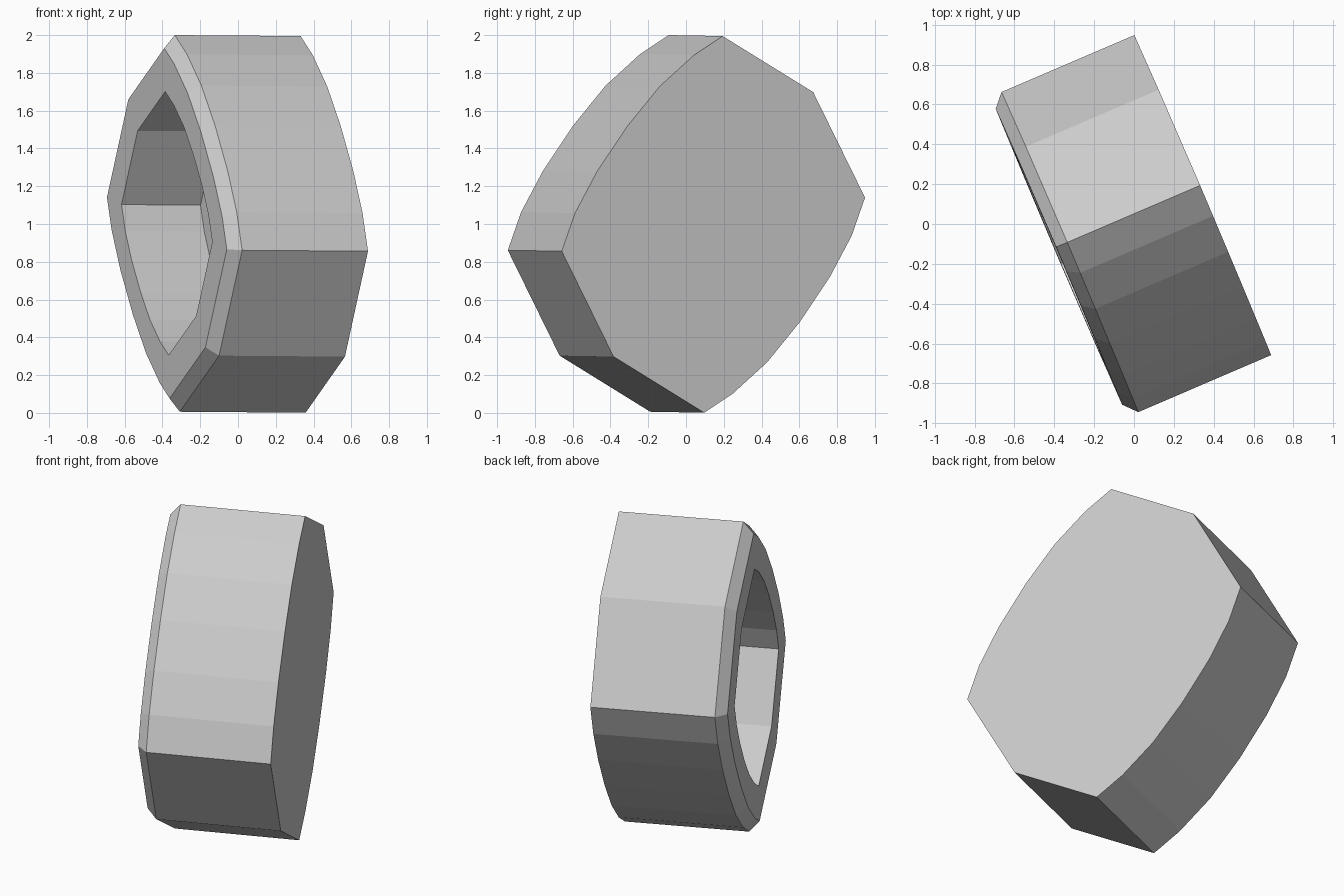
import bpy, bmesh
from mathutils import Vector

if "Cube" in bpy.data.objects:
    bpy.data.objects.remove(bpy.data.objects["Cube"])

# Half of the point-symmetric outline (sideways, up): two chords, then a shallow arc
half = [(0.05, 0.997), (0.573, 0.70), (0.873, 0.142), (0.797, -0.06),
        (0.671, -0.28), (0.497, -0.52), (0.312, -0.73), (0.116, -0.895)]
outline = [Vector(p) for p in half] + [-Vector(p) for p in half]

BACK = Vector((0.345, 0.145, 0.998))       # centre of the closed end
AXIS = Vector((0.919, 0.394, -0.007)).normalized()
SIDE = Vector((-0.394, 0.919, 0)).normalized()
UP = AXIS.cross(SIDE)


def inset(pts, d):
    """Mitred inset of a clockwise outline."""
    out = []
    for i, p in enumerate(pts):
        e1 = (p - pts[i - 1]).normalized()
        e2 = (pts[(i + 1) % len(pts)] - p).normalized()
        n1, n2 = Vector((-e1.y, e1.x)), Vector((-e2.y, e2.x))
        out.append(p - (n1 + n2) / (1 + n1.dot(n2)) * d)
    return out


bm = bmesh.new()


def ring(pts, t):
    return [bm.verts.new(BACK + AXIS * t + SIDE * p.x + UP * p.y) for p in pts]


# Closed end, outer wall, bevelled rim, front face, blind recess
bore = [p * 0.70 for p in outline]
rings = [ring(outline, 0), ring(outline, -0.725),
         ring(inset(outline, 0.06), -0.785),
         ring(bore, -0.785), ring(bore, -0.33)]
# the outward side of the clockwise outline is on its left
n = len(outline)
for a, b in zip(rings, rings[1:]):
    for i in range(n):
        j = (i + 1) % n
        bm.faces.new((a[i], a[j], b[j], b[i]))
bm.faces.new(rings[0])
bm.faces.new(rings[-1])
bmesh.ops.recalc_face_normals(bm, faces=bm.faces)

mesh = bpy.data.meshes.new("faceted_cup")
bm.to_mesh(mesh)
bm.free()
cup = bpy.data.objects.new("faceted_cup", mesh)
bpy.context.collection.objects.link(cup)
